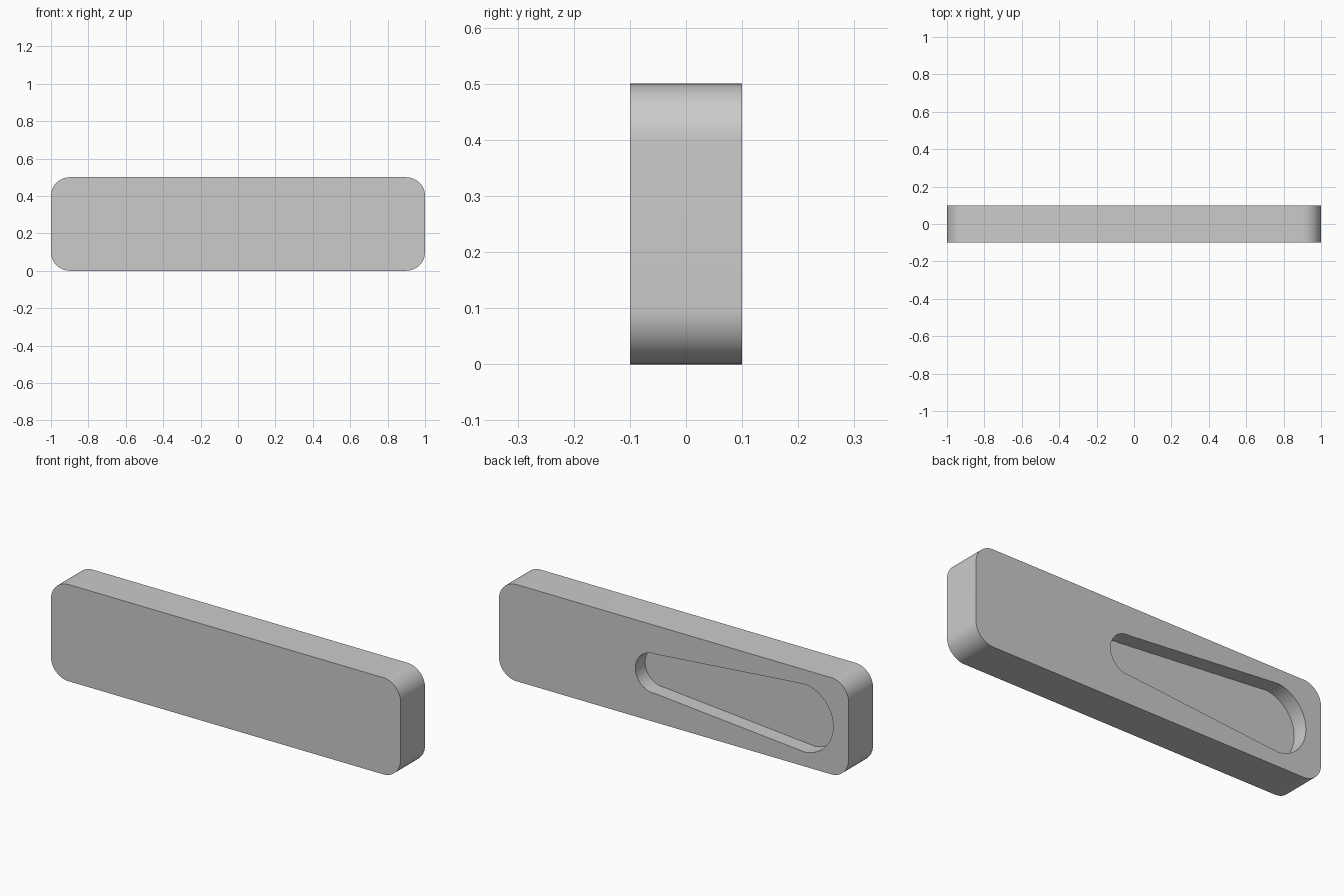
import bpy, bmesh, math

default_cube = bpy.data.objects.get("Cube")
if default_cube:
    bpy.data.objects.remove(default_cube, do_unlink=True)

LENGTH, HEIGHT, DEPTH, CORNER = 2.0, 0.5, 0.2, 0.1
POCKET_DEPTH = 0.08

grey = bpy.data.materials.new("light grey")
grey.use_nodes = True
colour = (0.6, 0.6, 0.6, 1)
grey.diffuse_color = colour
grey.node_tree.nodes["Principled BSDF"].inputs["Base Color"].default_value = colour


def arc(cx, cz, radius, start, end, steps):
    """Points of a circular arc in the xz plane."""
    angles = [start + (end - start) * i / steps for i in range(steps + 1)]
    return [(cx + radius * math.cos(a), cz + radius * math.sin(a)) for a in angles]


def prism(name, outline, y0, y1):
    """Extrude an xz outline from y0 to y1."""
    bm = bmesh.new()
    face = bm.faces.new([bm.verts.new((x, y0, z)) for x, z in outline])
    moved = bmesh.ops.extrude_face_region(bm, geom=[face])["geom"]
    verts = [v for v in moved if isinstance(v, bmesh.types.BMVert)]
    bmesh.ops.translate(bm, verts=verts, vec=(0, y1 - y0, 0))
    bmesh.ops.recalc_face_normals(bm, faces=bm.faces)
    mesh = bpy.data.meshes.new(name)
    bm.to_mesh(mesh)
    bm.free()
    mesh.materials.append(grey)
    obj = bpy.data.objects.new(name, mesh)
    bpy.context.collection.objects.link(obj)
    return obj


# Rounded rectangular plate
dx, dz = LENGTH / 2 - CORNER, HEIGHT / 2 - CORNER
plate_outline = []
for i, (sx, sz) in enumerate([(1, 1), (-1, 1), (-1, -1), (1, -1)]):
    quarter = i * math.pi / 2
    plate_outline += arc(sx * dx, HEIGHT / 2 + sz * dz, CORNER,
                         quarter, quarter + math.pi / 2, 16)
plate = prism("plate", plate_outline, -DEPTH / 2, DEPTH / 2)

# Tapered pocket in the back: two arcs joined by their common tangents
small_x, small_r = 0.118, 0.102
large_x, large_r = -0.736, 0.176
tangent = math.acos((small_r - large_r) / (small_x - large_x))
pocket_outline = arc(small_x, HEIGHT / 2, small_r, -tangent, tangent, 32)
pocket_outline += arc(large_x, HEIGHT / 2, large_r, tangent, 2 * math.pi - tangent, 32)
cutter = prism("pocket_cutter", pocket_outline, DEPTH / 2 - POCKET_DEPTH, DEPTH)
cutter.hide_render = True

cut = plate.modifiers.new("pocket", "BOOLEAN")
cut.operation = "DIFFERENCE"
cut.solver = "EXACT"
cut.object = cutter

# Bake the cut, drop the cutter and smooth the rounded walls
bpy.ops.object.select_all(action="DESELECT")
bpy.context.view_layer.objects.active = plate
plate.select_set(True)
bpy.ops.object.modifier_apply(modifier=cut.name)
bpy.data.objects.remove(cutter, do_unlink=True)
bpy.ops.object.shade_smooth_by_angle(angle=math.radians(30))
